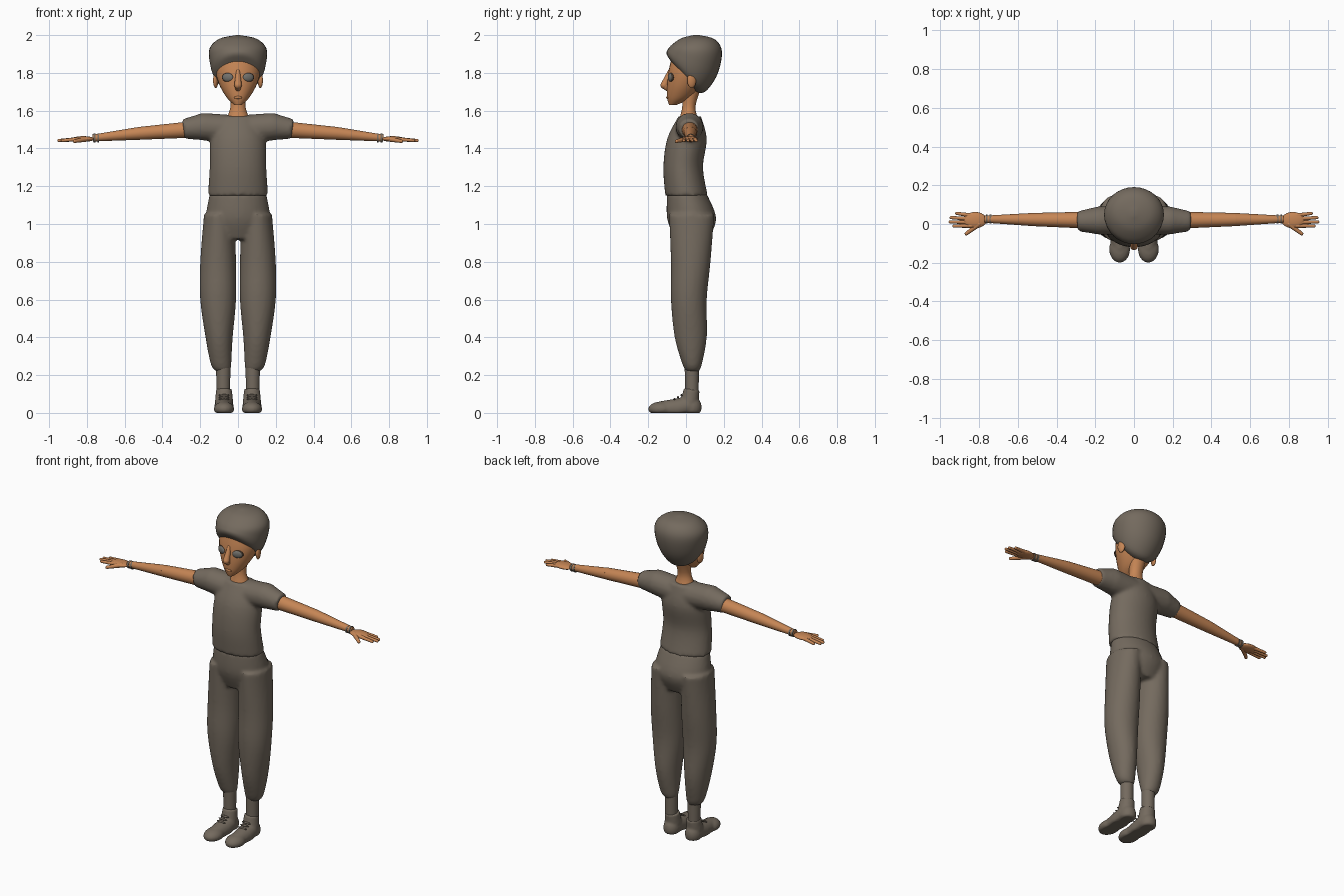
import bpy, bmesh, math
from mathutils import Vector, Matrix

cube = bpy.data.objects.get("Cube")
if cube:
    bpy.data.objects.remove(cube)


def material(name, color):
    mat = bpy.data.materials.new(name)
    mat.use_nodes = True
    mat.diffuse_color = (*color, 1)
    shader = mat.node_tree.nodes["Principled BSDF"]
    shader.inputs["Base Color"].default_value = (*color, 1)
    return mat


CLOTH = material("taupe", (.175, .145, .113))
SKIN = material("warm_skin", (.56, .235, .09))
EYE = material("eye_grey", (.17, .165, .15))
DARK = material("dark_brown", (.05, .035, .025))


def blend(before, start, end, after, t):
    """Smooth curve value between start and end."""
    linear = end - before
    square = 2 * before - 5 * start + 4 * end - after
    cubic = 3 * (start - end) + after - before
    return start + t / 2 * (linear + t * (square + t * cubic))


def smooth_rows(rows, steps=5):
    padded = [rows[0], *rows, rows[-1]]
    for group in zip(padded, padded[1:], padded[2:], padded[3:]):
        for step in range(steps):
            yield [blend(*values, step / steps) for values in zip(*group)]
    yield rows[-1]


def loft(bm, rows, side=0, tilt=0, segments=32):
    """Upright body. Each row: height, half width, front, back, and centre x if there is a side."""
    rings = []
    for height, half, front, back, *offset in smooth_rows(rows):
        middle, depth = (front + back) / 2, (back - front) / 2
        lean = tilt * (2 - height) ** 2
        ring = []
        for k in range(segments):
            angle = math.tau * k / segments
            across, along = half * math.cos(angle), depth * math.sin(angle)
            x = across + side * sum(offset)
            ring.append(bm.verts.new((x, middle + along, height - lean * along)))
        rings.append(ring)
    for lower, upper in zip(rings, rings[1:]):
        for k in range(segments):
            bm.faces.new((lower[k - 1], lower[k], upper[k], upper[k - 1]))
    bm.faces.new(rings[0])
    bm.faces.new(rings[-1])


def ball(bm, place, size, turn=0):
    matrix = Matrix.Translation(place) @ Matrix.Rotation(turn, 4, "Z") @ Matrix.Diagonal((*size, 1))
    bmesh.ops.create_uvsphere(bm, u_segments=24, v_segments=14, radius=1, matrix=matrix)


def limb(bm, points, radii, round_tip=False):
    """Tapered tubes through the points, with rounded joints."""
    points = [Vector(p) for p in points]
    for start, end, wide, narrow in zip(points, points[1:], radii, radii[1:]):
        path = end - start
        turn = path.to_track_quat("Z", "Y").to_matrix().to_4x4()
        bmesh.ops.create_cone(bm, cap_ends=True, segments=24, radius1=wide, radius2=narrow,
                              depth=path.length, matrix=Matrix.Translation((start + end) / 2) @ turn)
        ball(bm, start, [wide] * 3)
    if round_tip:
        ball(bm, points[-1], [radii[-1]] * 3)


def finish(name, bm, mat, voxel=0, passes=6):
    for vert in bm.verts:
        vert.co.z = max(vert.co.z, 0)
    bmesh.ops.recalc_face_normals(bm, faces=bm.faces[:])
    mesh = bpy.data.meshes.new(name)
    bm.to_mesh(mesh)
    bm.free()
    mesh.materials.append(mat)
    mesh.shade_smooth()
    mesh.set_sharp_from_angle(angle=math.radians(50))
    obj = bpy.data.objects.new(name, mesh)
    bpy.context.collection.objects.link(obj)
    if voxel:  # merge overlapping volumes into one soft surface
        remesh = obj.modifiers.new("merge", "REMESH")
        remesh.mode = "VOXEL"
        remesh.voxel_size = voxel
        remesh.use_smooth_shade = True
        soften = obj.modifiers.new("soften", "SMOOTH")
        soften.iterations = passes


SIDES = {"left": 1, "right": -1}

# Shirt: torso blended with two sleeves
bm = bmesh.new()
loft(bm, [(1.15, .16, -.11, .115), (1.3, .15, -.12, .09), (1.45, .145, -.1, .11), (1.57, .1, -.04, .08)])
for s in SIDES.values():
    limb(bm, [(0, .02, 1.5), (s * .18, .018, 1.515), (s * .29, .014, 1.503)], [.075, .073, .052])
finish("shirt", bm, CLOTH, voxel=.01)

# Trousers: pelvis blended with two legs
bm = bmesh.new()
loft(bm, [(1.16, .15, -.1, .11), (1.03, .17, -.1, .16), (.92, .14, -.06, .12)])
for s in SIDES.values():
    loft(bm, [(1.05, .08, -.09, .15, .1), (.8, .095, -.08, .13, .105), (.6, .095, -.08, .11, .105),
              (.4, .072, -.06, .11, .1), (.26, .055, -.02, .085, .09), (.22, .04, 0, .07, .08)], side=s)
finish("trousers", bm, CLOTH, voxel=.01)

# Neck, flaring into the collar
bm = bmesh.new()
loft(bm, [(1.54, .07, -.04, .07), (1.62, .04, -.02, .05), (1.72, .05, -.02, .08)])
finish("neck", bm, SKIN)

# Head with nose, lips and ears
bm = bmesh.new()
loft(bm, [(1.63, .02, -.09, -.05), (1.67, .06, -.1, .03), (1.74, .1, -.1, .09),
          (1.82, .12, -.09, .13), (1.9, .1, -.07, .13)])
limb(bm, [(0, -.085, 1.81), (0, -.115, 1.735), (0, -.09, 1.71)], [.01, .02, .012], round_tip=True)
ball(bm, (0, -.095, 1.67), (.022, .01, .008))
for s in SIDES.values():
    ball(bm, (s * .118, .03, 1.76), (.013, .024, .04), turn=s / 4)
finish("head", bm, SKIN)

# Rounded hair, swept down to the nape
bm = bmesh.new()
loft(bm, [(1.77, .09, -.07, .06), (1.8, .13, -.1, .11), (1.86, .15, -.1, .17),
          (1.93, .15, -.08, .19), (1.98, .1, -.03, .15), (2, .01, .04, .07)], tilt=22)
finish("hair", bm, CLOTH)

for side, s in SIDES.items():
    # Eye with a dark rim behind it
    for label, mat, scale, depth in (("eye_rim", DARK, 1.1, -.079), ("eye", EYE, 1, -.082)):
        bm = bmesh.new()
        ball(bm, (s * .054, depth, 1.776), Vector((.03, .011, .022)) * scale, turn=s / 3)
        finish(f"{side}_{label}", bm, mat)

    # Arm, palm, fingers and thumb
    bm = bmesh.new()
    wrist = Vector((s * .77, .025, 1.455))
    limb(bm, [(s * .25, .02, 1.5), (s * .52, .023, 1.48), wrist], [.043, .034, .018])
    ball(bm, (s * .82, .02, 1.45), (.06, .042, .015))
    for finger in range(4):
        spread = .055 - .022 * finger
        reach = .95 - .012 * (finger - 1.7) ** 2
        limb(bm, [(s * .84, spread * .8, 1.45), (s * reach, spread, 1.442)], [.011, .008], round_tip=True)
    limb(bm, [(s * .8, 0, 1.45), (s * .865, -.05, 1.438)], [.014, .009], round_tip=True)
    finish(f"{side}_arm", bm, SKIN)

    # Twin wristbands
    bm = bmesh.new()
    for offset in (.01, .03):
        center = wrist - Vector((s * offset, 0, 0))
        bmesh.ops.create_cone(bm, cap_ends=True, segments=24, radius1=.023, radius2=.023, depth=.01,
                              matrix=Matrix.Translation(center) @ Matrix.Rotation(math.pi / 2, 4, "Y"))
    finish(f"{side}_wristband", bm, CLOTH)

    # Sock
    ankle = Vector((s * .078, .031, .08))
    bm = bmesh.new()
    limb(bm, [ankle, ankle + Vector((0, 0, .16))], [.035, .038])
    finish(f"{side}_sock", bm, CLOTH)

    # Shoe: toe, instep, heel and collar blended together
    bm = bmesh.new()
    x = s * .074
    ball(bm, (x, -.13, .02), (.054, .07, .04))
    limb(bm, [(x, -.12, .02), (x, -.04, .025), (x, .02, .04)], [.044, .052, .05])
    ball(bm, (x, .03, .03), (.048, .053, .06))
    limb(bm, [(x, .02, .06), (x, .03, .125)], [.048, .042])
    finish(f"{side}_shoe", bm, CLOTH, voxel=.007, passes=3)

    # Laces across the instep
    bm = bmesh.new()
    for row in range(3):
        ball(bm, (x, -.06 + row * .018, .073 + row * .01), (.03, .006, .006))
    finish(f"{side}_laces", bm, CLOTH)
